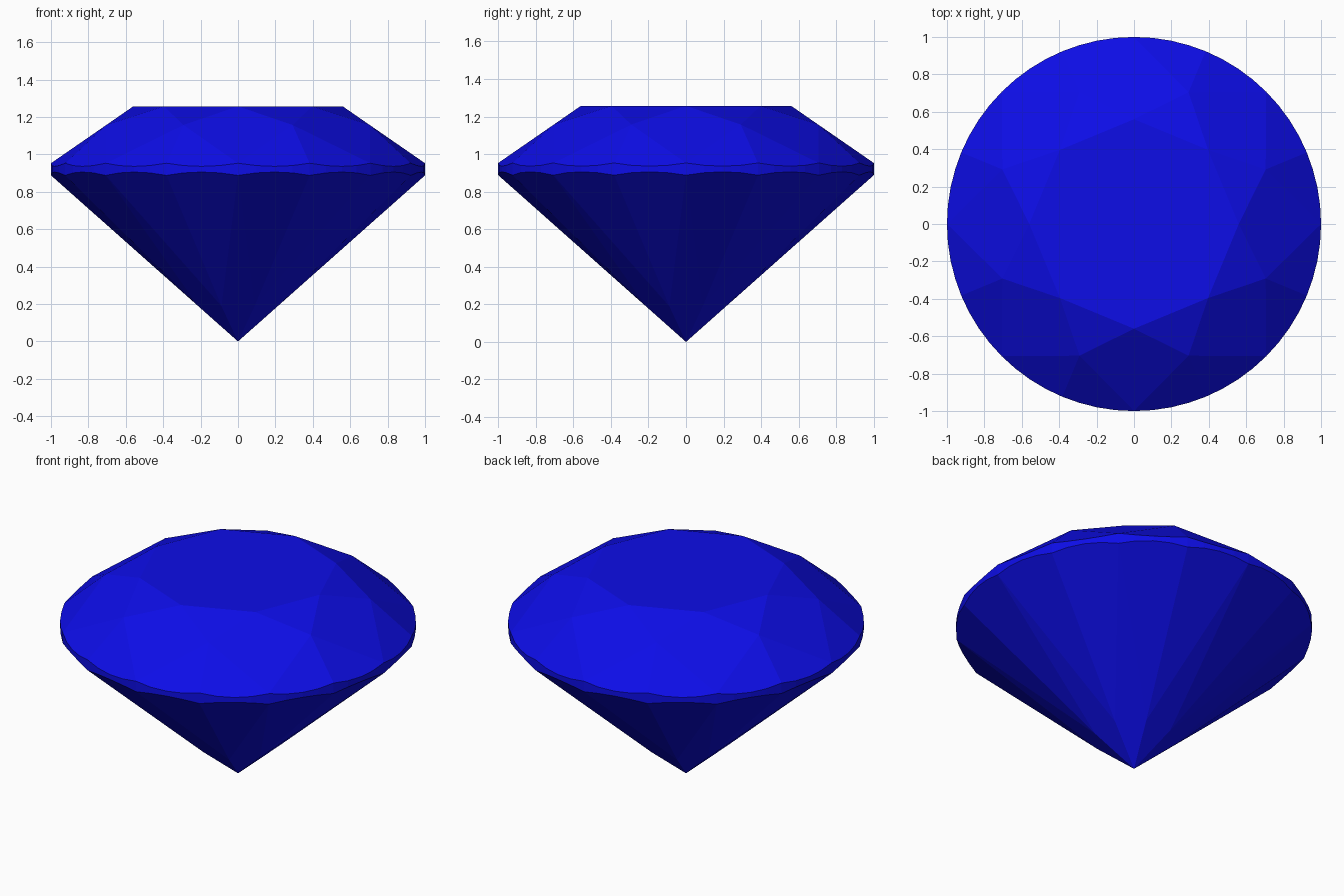
import bpy, bmesh
from math import sin, cos, radians, tau
from mathutils import Vector
from mathutils.geometry import intersect_line_plane, normal

if "Cube" in bpy.data.objects:
    bpy.data.objects.remove(bpy.data.objects["Cube"])

# Proportions of the round brilliant cut
TABLE_R, TABLE_Z = 0.56, 1.257
CROWN_Z, PAVILION_Z = 0.953, 0.888     # girdle top and bottom at the facet tips
STAR_R, LOWER_R = 0.762, 0.23          # crown and pavilion facet junctions
GIRDLE_SIDES = 64


def polar(r, deg, z):
    a = radians(deg)
    return Vector((r * cos(a), r * sin(a), z))


# Junction heights keep the eight kite facets flat
c = cos(radians(22.5))
star_z = TABLE_Z - (STAR_R * c - TABLE_R) * (TABLE_Z - CROWN_Z) / (1 - TABLE_R)
lower_z = PAVILION_Z * LOWER_R * c


def girdle_point(deg, r, z, rim_z):
    """Where the half facet through the junction (r, z) meets the round girdle."""
    local = deg % 45
    local = min(local, 45 - local)
    tri = [polar(1, 0, rim_z), polar(1, 22.5, rim_z), polar(r, 22.5, z)]
    p = polar(1, local, 0)
    hit = intersect_line_plane(p, p + Vector((0, 0, 1)), tri[0], normal(tri))
    return polar(1, deg, hit.z)


# All corner points of the stone
points = [Vector((0, 0, 0))]
for i in range(8):
    points += [polar(TABLE_R, 45 * i, TABLE_Z),
               polar(STAR_R, 45 * i + 22.5, star_z),
               polar(LOWER_R, 45 * i + 22.5, lower_z)]
for i in range(GIRDLE_SIDES):
    deg = 360 * i / GIRDLE_SIDES
    points += [girdle_point(deg, STAR_R, star_z, CROWN_Z),
               girdle_point(deg, LOWER_R, lower_z, PAVILION_Z)]

# The cut stone is convex: wrap the corners, then merge coplanar triangles into facets
bm = bmesh.new()
for p in points:
    bm.verts.new(p)
hull = bmesh.ops.convex_hull(bm, input=bm.verts[:])
bmesh.ops.dissolve_limit(bm, angle_limit=radians(0.3), verts=bm.verts[:], edges=bm.edges[:])
bmesh.ops.recalc_face_normals(bm, faces=bm.faces[:])
mesh = bpy.data.meshes.new("gemstone")
bm.to_mesh(mesh)
bm.free()
gem = bpy.data.objects.new("gemstone", mesh)
bpy.context.collection.objects.link(gem)

# Blue colour
mat = bpy.data.materials.new("blue_gem")
mat.diffuse_color = (0.004, 0.004, 0.8, 1)
mat.use_nodes = True
mat.node_tree.nodes["Principled BSDF"].inputs["Base Color"].default_value = mat.diffuse_color
mesh.materials.append(mat)
